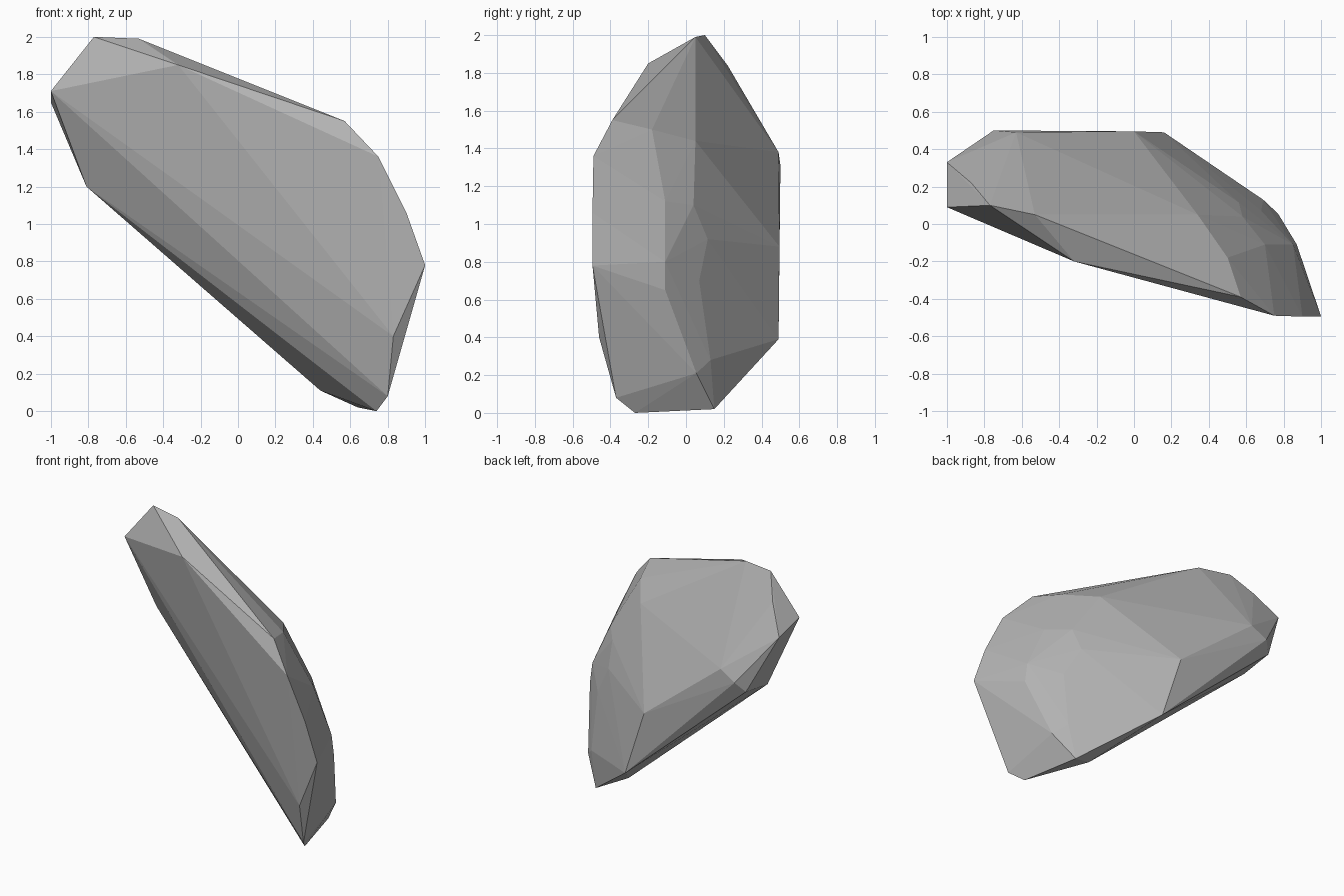
import bpy
import bmesh

# Corner points of the faceted boulder, grouped by side
top_ridge = [(-0.77, 0.10, 2.0), (-0.53, 0.05, 1.99), (-0.32, -0.20, 1.85),
             (0.57, -0.39, 1.55), (-0.87, 0.22, 1.84)]
front_rim = [(0.75, -0.49, 1.36), (0.90, -0.495, 1.06), (1.0, -0.495, 0.78),
             (0.83, -0.46, 0.40), (0.80, -0.37, 0.08)]
left_end = [(-1.0, 0.09, 1.71), (-1.0, 0.33, 1.65), (-0.81, 0.195, 1.20),
            (-0.81, 0.45, 1.24)]
back_side = [(-0.75, 0.50, 1.31), (-0.63, 0.49, 1.38), (0.0, 0.495, 0.88),
             (0.16, 0.49, 0.39)]
underside = [(0.74, -0.27, 0.0), (0.64, 0.15, 0.02), (0.44, 0.05, 0.11)]
right_side = [(0.50, -0.18, 1.50), (0.63, -0.19, 1.29), (0.70, -0.11, 1.12),
              (0.85, -0.11, 0.80), (0.87, -0.11, 0.65), (0.77, 0.055, 0.21),
              (0.80, -0.04, 0.58), (0.68, 0.07, 0.70), (0.56, 0.115, 0.92),
              (0.58, 0.04, 1.10), (0.34, 0.05, 1.44), (0.69, 0.13, 0.28)]

# Wrap the corners in a convex skin
bm = bmesh.new()
for p in top_ridge + front_rim + left_end + back_side + underside + right_side:
    bm.verts.new(p)
bmesh.ops.convex_hull(bm, input=bm.verts[:], use_existing_faces=False)
bmesh.ops.delete(bm, geom=[v for v in bm.verts if not v.link_faces], context='VERTS')
bmesh.ops.recalc_face_normals(bm, faces=bm.faces[:])

mesh = bpy.data.meshes.new("boulder")
bm.to_mesh(mesh)
bm.free()

# Plain grey stone
stone = bpy.data.materials.new("grey_stone")
stone.diffuse_color = (0.45, 0.45, 0.45, 1.0)
mesh.materials.append(stone)
boulder = bpy.data.objects.new("boulder", mesh)
bpy.context.collection.objects.link(boulder)
